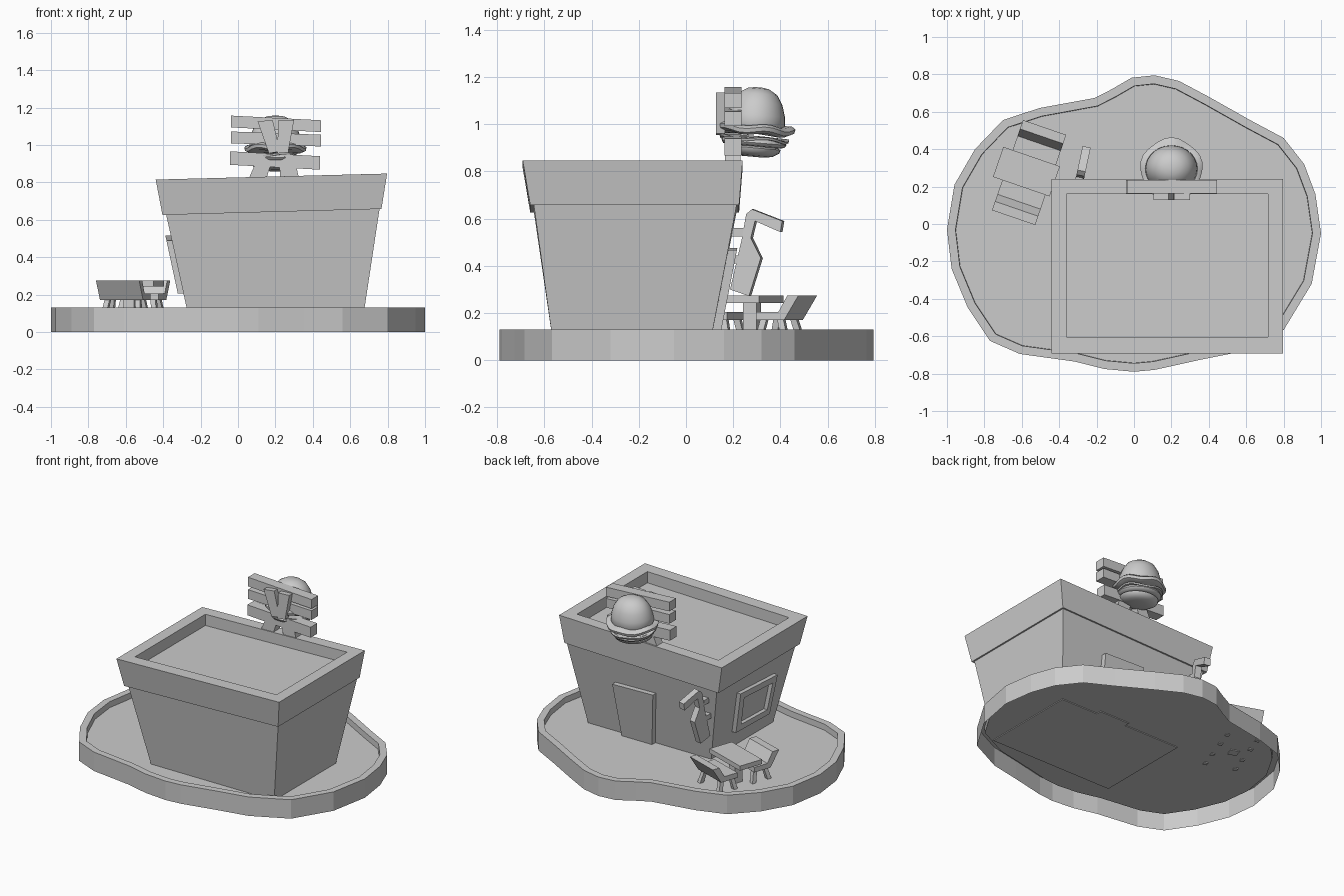
import bpy, bmesh, math
from mathutils import Matrix, Vector

if "Cube" in bpy.data.objects:
    bpy.data.objects.remove(bpy.data.objects["Cube"])


def make(name, bm, mat=None, smooth=False, recalc=True):
    if recalc:
        bmesh.ops.recalc_face_normals(bm, faces=bm.faces)
    if mat:
        bm.transform(mat)
    me = bpy.data.meshes.new(name)
    bm.to_mesh(me)
    bm.free()
    ob = bpy.data.objects.new(name, me)
    bpy.context.collection.objects.link(ob)
    if smooth:
        bpy.ops.object.select_all(action='DESELECT')
        ob.select_set(True)
        bpy.context.view_layer.objects.active = ob
        bpy.ops.object.shade_smooth_by_angle(angle=math.radians(50))
    return ob


def loft(name, rings, mat=None, smooth=False):
    """Skin a list of equal rings and cap both ends."""
    bm = bmesh.new()
    vs = [[bm.verts.new(p) for p in r] for r in rings]
    n = len(rings[0])
    for a, b in zip(vs, vs[1:]):
        for i in range(n):
            j = (i + 1) % n
            bm.faces.new((a[i], a[j], b[j], b[i]))
    bm.faces.new(vs[0])
    bm.faces.new(vs[-1])
    return make(name, bm, mat, smooth)


def rect(x0, x1, y0, y1, zl, zr=None):
    zr = zl if zr is None else zr
    return [(x0, y0, zl), (x1, y0, zr), (x1, y1, zr), (x0, y1, zl)]


def box(name, x0, x1, y0, y1, z0, z1, mat=None):
    return loft(name, [rect(x0, x1, y0, y1, z0), rect(x0, x1, y0, y1, z1)], mat)


def prism_x(name, prof, x0, x1, mat=None):
    return loft(name, [[(x, y, z) for y, z in prof] for x in (x0, x1)], mat)


def prism_y(name, prof, y0, y1):
    return loft(name, [[(x, y, z) for x, z in prof] for y in (y0, y1)])


# Island base: outer wall, rim and sunken floor, open underneath
outline = [(.11, .795), (.24, .765), (.40, .68), (.62, .556), (.80, .46), (.91, .32),
           (.97, .16), (1.0, -.05), (.95, -.32), (.80, -.567), (.56, -.685), (.35, -.727),
           (.11, -.78), (0, -.79), (-.16, -.775), (-.32, -.735), (-.61, -.695),
           (-.77, -.625), (-.89, -.445), (-.975, -.24), (-1, -.03), (-.96, .21),
           (-.85, .40), (-.70, .556), (-.505, .62), (-.21, .674), (-.12, .72), (-.013, .782)]
bm = bmesh.new()
top = [bm.verts.new((x, y, .13)) for x, y in reversed(outline)]
low = [bm.verts.new((x, y, 0)) for x, y in reversed(outline)]
for i in range(len(top)):
    j = (i + 1) % len(top)
    bm.faces.new((low[i], low[j], top[j], top[i]))
floor = bm.faces.new(top)
bm.normal_update()
for t in (.045, .002):
    bmesh.ops.inset_individual(bm, faces=[floor], thickness=t, use_even_offset=True)
for v in floor.verts:
    v.co.z = .09
make("island_base", bm, recalc=False)

# Flared walls and parapet with sunken roof
loft("walls", [rect(-.265, .67, -.565, .105, .085), rect(-.385, .757, -.645, .215, .632, .66)])
loft("roof_parapet", [rect(-.404, .767, -.66, .225, .626, .658),
                      rect(-.44, .797, -.692, .24, .815, .847),
                      rect(-.36, .717, -.605, .16, .817, .845),
                      rect(-.36, .717, -.605, .16, .74, .768)])


# Door on the leaning back wall
def back_y(z):
    return .105 + .196 * (z - .08)


door = [(.16, .085), (.39, .085), (.41, .467), (.10, .475)]
loft("door", [[(x, back_y(z) + d, z) for x, z in door] for d in (-.01, .035)])


# Window frame on the leaning left wall
def left_x(z):
    return -.265 - .214 * (z - .08)


outer = [(-.08, .215), (-.45, .205), (-.45, .49), (-.04, .515)]
inner = [(-.125, .26), (-.41, .25), (-.41, .445), (-.095, .465)]
loft("window_frame", [[(left_x(z) - d, y, z) for y, z in p]
                      for p, d in ((outer, -.01), (outer, .03), (inner, .03), (inner, .003))])

# Bent wall lamp with two brackets
lamp_mat = Matrix.Translation((-.29, .24, 0)) @ Matrix.Rotation(math.radians(-12), 4, 'Z') \
    @ Matrix.Translation((0, -.24, 0))
lamp = [(.19, .30), (.272, .272), (.323, .433), (.28, .518), (.298, .59), (.408, .543),
        (.416, .59), (.285, .64), (.26, .62), (.24, .51)]
prism_x("lamp_arm", lamp, -.022, .022, lamp_mat)
box("upper_lamp_bracket", -.312, -.272, .17, .25, .525, .56)
box("lower_lamp_bracket", -.312, -.272, .14, .23, .41, .445)

# Picnic set: table and two facing benches
set_mat = Matrix.Translation((-.575, .28, 0)) @ Matrix.Rotation(math.radians(-19), 4, 'Z')
box("table_top", -.16, .16, -.085, .085, .243, .275, set_mat)
box("table_post", -.03, .03, -.03, .03, .085, .25, set_mat)
for s, side in ((1, "far"), (-1, "near")):
    m = set_mat @ Matrix.Translation((.015, 0, 0)) @ Matrix.Scale(s, 4, (0, 1, 0))
    bench = [(.065, .17), (.19, .17), (.255, .275), (.205, .275), (.165, .205), (.065, .205)]
    ob = prism_x(side + "_bench", bench, -.122, .122, m)
    parts = [ob]
    for lx in (-1, 1):
        for ly, dy in ((.09, -.02), (.165, .025)):
            r = .014
            x, xb, yb = lx * .085, lx * .1, ly + dy
            parts.append(loft(side + "_bench_leg", [
                rect(xb - r, xb + r, yb - r, yb + r, .085),
                rect(x - r, x + r, ly - r, ly + r, .175)], m))
    if s < 0:
        for p in parts:
            p.data.flip_normals()

# Plank board on the parapet, with struts
for i, (x0, x1, a, b, h) in enumerate(((-.038, .445, 1.157, 1.132, .063),
                                       (-.038, .445, 1.072, 1.055, .063),
                                       (-.043, .438, .966, .94, .072))):
    prism_y("board_plank_%d" % (i + 1), [(x0, a), (x1, b), (x1, b - h), (x0, a - h)], .163, .235)
prism_y("left_strut", [(.105, 1.125), (.185, 1.135), (.225, .965), (.165, .955)], .128, .166)
prism_y("right_strut", [(.215, 1.13), (.30, 1.135), (.268, .96), (.21, .955)], .128, .166)
prism_y("left_board_leg", [(.11, .94), (.19, .94), (.15, .815), (.055, .815)], .166, .23)
prism_y("right_board_leg", [(.22, .94), (.30, .94), (.325, .825), (.225, .825)], .166, .23)

# Burger: rounded layers stacked behind the board
tilt = Matrix.Translation((.2, .295, 1)) @ Matrix.Rotation(math.radians(-5), 4, 'X')


def layer(name, prof, sx=1, sy=1, wave=0, k=7, dy=0, seg=28):
    rings = []
    for r, z in prof:
        ring = []
        for i in range(seg):
            t = 2 * math.pi * i / seg
            w = math.sin(k * t) * wave * r / .16
            ring.append((sx * (r + w * .6) * math.cos(t), sy * (r + w * .6) * math.sin(t) + dy,
                         z - 1 + w))
        rings.append(ring)
    loft(name, rings, tilt, True)


layer("top_bun", [(.08, .975), (.13, .98), (.14, 1.0), (.135, 1.04), (.118, 1.09), (.09, 1.13),
                  (.05, 1.152), (.015, 1.157)], 1, .9)
layer("lettuce", [(.03, .96), (.14, .958), (.162, .968), (.166, .985), (.15, .997), (.03, 1.0)],
      wave=.007, k=5)
layer("cheese", [(.03, .935), (.145, .932), (.148, .942), (.03, .95)], wave=.007, k=4)
layer("patty", [(.1, .905), (.13, .91), (.138, .922), (.13, .94), (.1, .945)])
layer("bottom_bun", [(.05, .862), (.09, .868), (.12, .885), (.125, .9), (.1, .912)], 1, .92)
